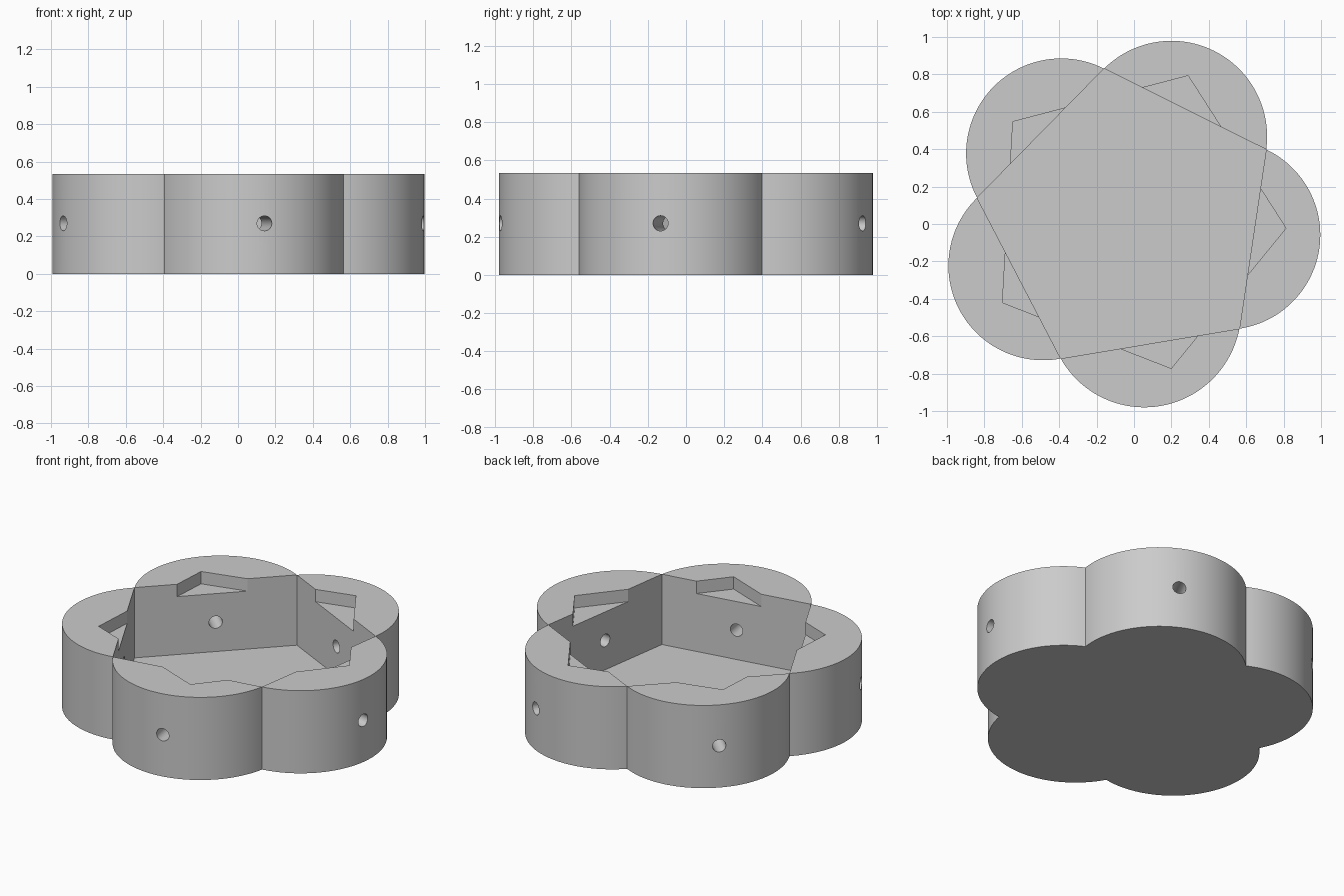
import bpy, bmesh
from math import atan2, cos, sin, radians, tau, hypot
from mathutils import Matrix, Vector

if "Cube" in bpy.data.objects:
    bpy.data.objects.remove(bpy.data.objects["Cube"])

HEIGHT, FLOOR, LEDGE = 0.535, 0.08, 0.455
MID = Vector((-0.024, 0.018))

grey = bpy.data.materials.new("plain grey")
grey.use_nodes = True
grey.diffuse_color = (0.6, 0.6, 0.6, 1)
grey.node_tree.nodes["Principled BSDF"].inputs["Base Color"].default_value = (0.6, 0.6, 0.6, 1)


def make_object(name, bm):
    bmesh.ops.recalc_face_normals(bm, faces=bm.faces)
    mesh = bpy.data.meshes.new(name)
    bm.to_mesh(mesh)
    bm.free()
    mesh.materials.append(grey)
    obj = bpy.data.objects.new(name, mesh)
    bpy.context.collection.objects.link(obj)
    return obj


def prism(name, outline, bottom, top):
    bm = bmesh.new()
    face = bm.faces.new([bm.verts.new((p[0], p[1], bottom)) for p in outline])
    ext = bmesh.ops.extrude_face_region(bm, geom=[face])["geom"]
    verts = [g for g in ext if isinstance(g, bmesh.types.BMVert)]
    bmesh.ops.translate(bm, verts=verts, vec=(0, 0, top - bottom))
    return make_object(name, bm)


def pentagon(centre, radius, start):
    return [centre + radius * Vector((cos(radians(start + 72 * k)), sin(radians(start + 72 * k))))
            for k in range(5)]


def arc(a, b, centre, steps=48):
    # Counterclockwise arc from a towards b, leaving b to the next lobe
    u, v = a - centre, b - centre
    start = atan2(u.y, u.x)
    sweep = (atan2(v.y, v.x) - start) % tau
    for i in range(steps):
        t = i / steps
        r = u.length * (1 - t) + v.length * t
        yield centre + r * Vector((cos(start + sweep * t), sin(start + sweep * t)))


# Five-lobed body
corners = pentagon(MID, 0.824, -44.5)
lobes = [(0.49, -0.058), (0.2, 0.468), (-0.39, 0.376), (-0.487, -0.222), (0.05, -0.465)]
outline = []
for k, c in enumerate(lobes):
    outline += arc(corners[k], corners[(k + 1) % 5], Vector(c))
body = prism("lobed_tray", outline, 0, HEIGHT)

# Deep pentagon pocket and shallow turned pocket
cutters = [prism("pocket_cutter", corners, FLOOR, 0.8),
           prism("ledge_cutter", pentagon(Vector((-0.01, 0.025)), 0.824, -3.3), LEDGE, 0.8)]

# Round hole through the middle of every wall
for k in range(5):
    angle = radians(-8.5 + 72 * k)
    bm = bmesh.new()
    place = (Matrix.Translation((MID.x, MID.y, 0.27)) @ Matrix.Rotation(angle, 4, "Z")
             @ Matrix.Translation((0.85, 0, 0)) @ Matrix.Rotation(radians(90), 4, "Y"))
    bmesh.ops.create_cone(bm, cap_ends=True, segments=32, radius1=0.04, radius2=0.04,
                          depth=0.7, matrix=place)
    cutters.append(make_object("hole_cutter", bm))

bpy.context.view_layer.objects.active = body
for cutter in cutters:
    cutter.hide_render = True
    mod = body.modifiers.new("cut", "BOOLEAN")
    mod.operation, mod.solver, mod.object = "DIFFERENCE", "EXACT", cutter
    bpy.ops.object.modifier_apply(modifier=mod.name)
    bpy.data.objects.remove(cutter)

# Smooth curved walls, keep corners crisp
bpy.ops.object.select_all(action="DESELECT")
body.select_set(True)
bpy.ops.object.shade_smooth_by_angle(angle=radians(25))
